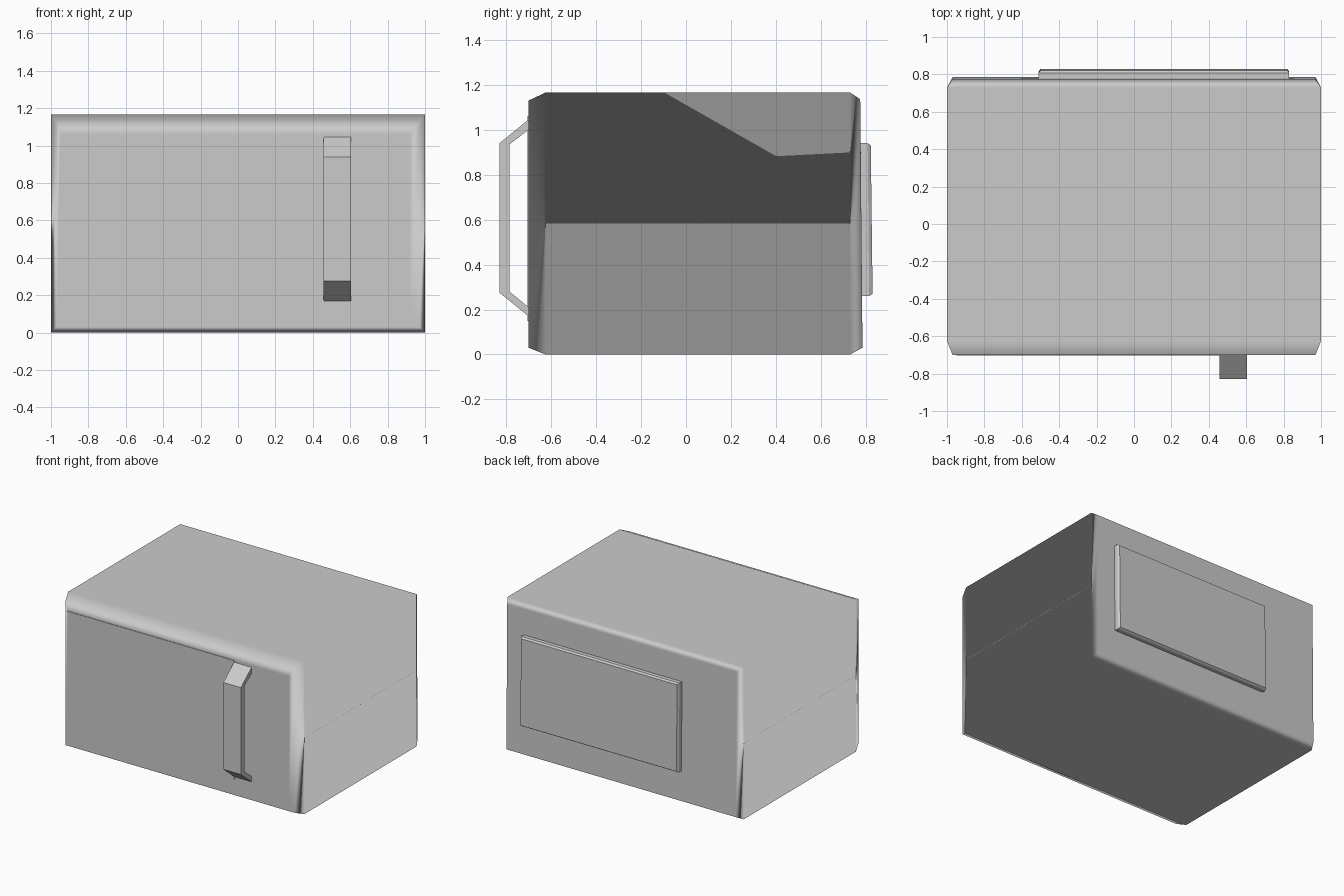
import bpy, bmesh

cube = bpy.data.objects.get("Cube")
if cube:
    bpy.data.objects.remove(cube, do_unlink=True)

grey = bpy.data.materials.new("light grey")
grey.use_nodes = True
colour = (0.6, 0.6, 0.6, 1)
grey.diffuse_color = colour
grey.node_tree.nodes["Principled BSDF"].inputs["Base Color"].default_value = colour


def finish(name, bm):
    bmesh.ops.recalc_face_normals(bm, faces=bm.faces)
    mesh = bpy.data.meshes.new(name)
    bm.to_mesh(mesh)
    bm.free()
    mesh.materials.append(grey)
    obj = bpy.data.objects.new(name, mesh)
    bpy.context.collection.objects.link(obj)
    return obj


def loft(name, sections):
    """Join upright rectangles (x0, x1, z0, z1, y at bottom, y at top) and cap both ends."""
    bm = bmesh.new()
    rings = []
    for x0, x1, z0, z1, yb, yt in sections:
        corners = ((x0, yb, z0), (x1, yb, z0), (x1, yt, z1), (x0, yt, z1))
        rings.append([bm.verts.new(c) for c in corners])
    for a, b in zip(rings, rings[1:]):
        for i in range(4):
            j = (i + 1) % 4
            bm.faces.new((a[i], a[j], b[j], b[i]))
    bm.faces.new(rings[0])
    bm.faces.new(rings[-1])
    return finish(name, bm)


# Casing: front field, front chamfer, box, back chamfer, raised back panel
casing = loft("casing", [
    (-0.95, 0.92, 0.15, 1.06, -0.70, -0.70),
    (-0.97, 0.97, 0.03, 1.13, -0.70, -0.70),
    (-1.0, 1.0, 0.0, 1.165, -0.625, -0.625),
    (-1.0, 1.0, 0.0, 1.165, 0.73, 0.73),
    (-0.97, 0.97, 0.03, 1.135, 0.785, 0.775),
    (-0.51, 0.83, 0.26, 0.94, 0.783, 0.777),
    (-0.51, 0.83, 0.26, 0.94, 0.815, 0.808),
    (-0.50, 0.82, 0.27, 0.93, 0.83, 0.822),
])

# Soft shading led by the largest faces, with a crisp back panel
bm = bmesh.new()
bm.from_mesh(casing.data)
for face in bm.faces:
    face.smooth = True
for edge in bm.edges:
    if all(v.co.y > 0.776 and v.co.x < 0.9 and v.co.x > -0.6 for v in edge.verts):
        edge.smooth = False
bm.to_mesh(casing.data)
bm.free()
weighted = casing.modifiers.new("weighted normals", "WEIGHTED_NORMAL")
weighted.weight = 100
weighted.keep_sharp = True

# Door: thin flat plate on the front
loft("door", [
    (-0.95, 0.46, 0.15, 1.06, -0.704, -0.704),
    (-0.95, 0.46, 0.15, 1.06, -0.699, -0.699),
])

# Handle: angled bar extruded along x from a side profile of outer and inner points
outer = [(-0.70, 1.045), (-0.83, 0.94), (-0.83, 0.275), (-0.70, 0.17)]
inner = [(-0.70, 1.0), (-0.785, 0.935), (-0.785, 0.28), (-0.70, 0.21)]
bm = bmesh.new()
strip = [[bm.verts.new((0.457, y, z)) for y, z in side] for side in (outer, inner)]
for i in range(3):
    bm.faces.new((strip[0][i], strip[0][i + 1], strip[1][i + 1], strip[1][i]))
extruded = bmesh.ops.extrude_face_region(bm, geom=bm.faces[:])["geom"]
bmesh.ops.translate(bm, vec=(0.148, 0, 0),
                    verts=[v for v in extruded if isinstance(v, bmesh.types.BMVert)])
finish("handle", bm)
